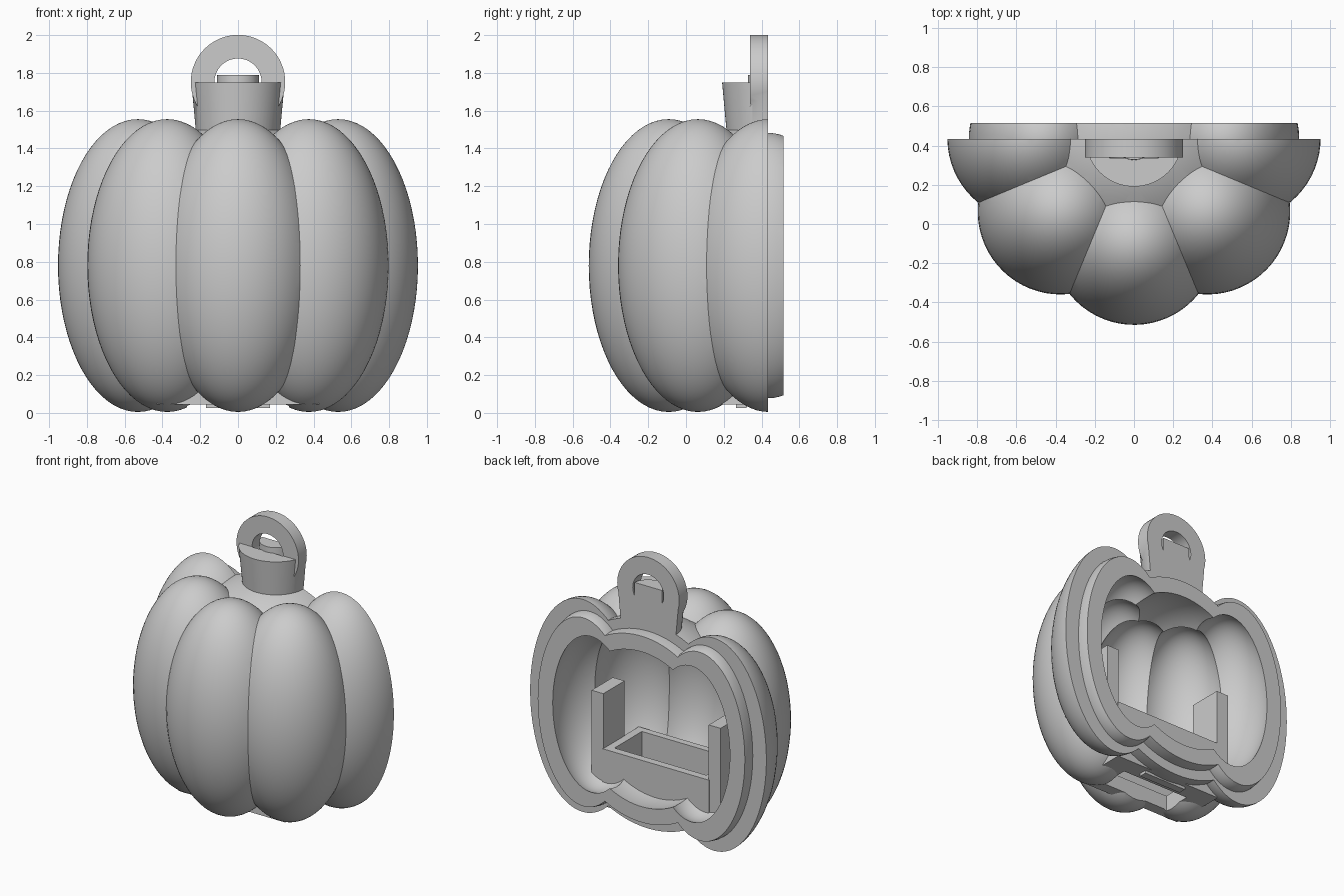
import bpy, math
from mathutils import Vector

if "Cube" in bpy.data.objects:
    bpy.data.objects.remove(bpy.data.objects["Cube"], do_unlink=True)

CUT = 0.435          # y of the flat split plane
AXIS = 0.438         # y of the pumpkin's axis
MID = 0.78           # height of the pumpkin's middle

grey = bpy.data.materials.new("matte grey")
grey.use_nodes = True
grey.diffuse_color = (0.6, 0.6, 0.6, 1)
grey.node_tree.nodes["Principled BSDF"].inputs["Base Color"].default_value = (0.6, 0.6, 0.6, 1)


def finish(name):
    ob = bpy.context.object
    ob.name = name
    ob.data.materials.append(grey)
    bpy.ops.object.transform_apply(location=True, rotation=True, scale=True)
    return ob


def box(name, lo, hi):
    lo, hi = Vector(lo), Vector(hi)
    bpy.ops.mesh.primitive_cube_add(size=1, location=(lo + hi) / 2)
    bpy.context.object.scale = hi - lo
    return finish(name)


def ellipsoid(name, loc, radii, turn):
    bpy.ops.mesh.primitive_uv_sphere_add(segments=64, ring_count=40, location=loc,
                                         rotation=(0, 0, turn))
    bpy.context.object.scale = radii
    return finish(name)


def cone(name, r1, r2, z1, z2):
    bpy.ops.mesh.primitive_cone_add(vertices=64, radius1=r1, radius2=r2, depth=z2 - z1,
                                    location=(0, AXIS, (z1 + z2) / 2))
    return finish(name)


def disc(name, r, z, y1, y2):
    bpy.ops.mesh.primitive_cylinder_add(vertices=64, radius=r, depth=y2 - y1,
                                        location=(0, (y1 + y2) / 2, z),
                                        rotation=(math.pi / 2, 0, 0))
    return finish(name)


def combine(target, tool, operation):
    """Boolean the tool into the target and drop the tool."""
    mod = target.modifiers.new("combine", 'BOOLEAN')
    mod.operation, mod.solver, mod.object = operation, 'EXACT', tool
    bpy.context.view_layer.objects.active = target
    bpy.ops.object.modifier_apply(modifier=mod.name)
    bpy.data.objects.remove(tool, do_unlink=True)


def ribbed_body(name, s, sz):
    """Core ellipsoid with five lobes around the front half."""
    body = ellipsoid(name, (0, AXIS, MID), (0.73 * s, 0.73 * s, 0.755 * sz), 0.031)
    for i in range(5):
        a = math.pi + i * math.pi / 4
        lobe = ellipsoid("lobe",
                         (0.53 * s * math.cos(a), AXIS + 0.53 * s * math.sin(a), MID),
                         (0.423 * s, 0.423 * s, 0.775 * sz), a + 0.017)
        combine(body, lobe, 'UNION')
    return body


# Outer body, stem, hanging loop and nub, all split by one plane
shell = ribbed_body("pumpkin_half", 1.0, 1.0)
stem = cone("stem", 0.213, 0.247, 1.38, 1.75)
loop = disc("loop", 0.25, 1.751, 0.34, 0.5)
combine(stem, loop, 'UNION')
combine(stem, disc("loop_hole", 0.125, 1.751, 0.337, 0.6), 'DIFFERENCE')
combine(stem, cone("stem_nub", 0.116, 0.11, 1.55, 1.79), 'UNION')
combine(shell, stem, 'UNION')
combine(shell, box("back_cut", (-2, CUT, -1), (2, 3, 3)), 'DIFFERENCE')

# Raised joining lip
lip = ribbed_body("lip", 0.885, 0.906)
combine(lip, box("lip_slice", (-2, 0.37, -1), (2, 0.515, 3)), 'INTERSECT')
combine(shell, lip, 'UNION')

# Hollow inside
combine(shell, ribbed_body("cavity", 0.76, 0.755), 'DIFFERENCE')

# Open tray with end posts
tray = box("tray", (-0.43, -0.07, 0.045), (0.43, 0.35, 0.46))
for side in (-1, 1):
    xs = sorted((side * 0.425, side * 0.52))
    post = box("post", (xs[0], 0.10, 0.22), (xs[1], 0.345, 0.86))
    combine(tray, post, 'UNION')
combine(shell, tray, 'UNION')
combine(shell, box("tray_pocket", (-0.37, -0.02, 0.15), (0.37, 0.295, 0.6)), 'DIFFERENCE')
combine(shell, box("hatch", (-0.27, 0.01, -0.2), (0.27, 0.22, 0.3)), 'DIFFERENCE')

# Latch bar under the tray
combine(shell, box("latch", (-0.17, 0.265, 0.025), (0.17, 0.32, 0.1)), 'UNION')

# Smooth lobes, sharp edges
bpy.ops.object.select_all(action='DESELECT')
shell.select_set(True)
bpy.context.view_layer.objects.active = shell
bpy.ops.object.shade_smooth_by_angle(angle=math.radians(30))
